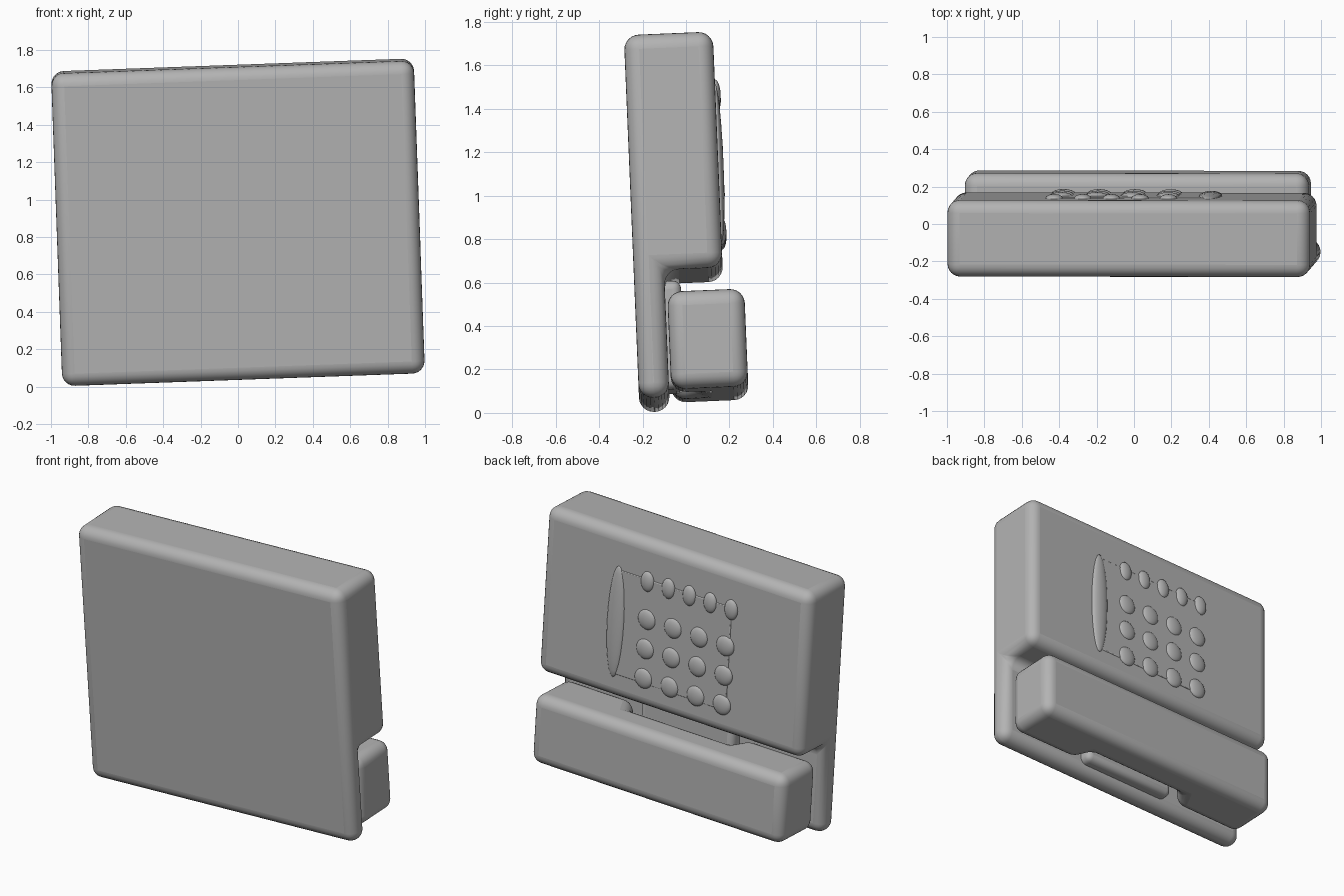
import bpy, bmesh, math
from mathutils import Matrix, Vector

cube = bpy.data.objects.get("Cube")
if cube:
    bpy.data.objects.remove(cube, do_unlink=True)

grey = bpy.data.materials.new("plain grey")
grey.use_nodes = True
grey.diffuse_color = (0.45, 0.45, 0.45, 1)
grey.node_tree.nodes["Principled BSDF"].inputs["Base Color"].default_value = (0.45, 0.45, 0.45, 1)

# The whole phone leans slightly to one side and forward
LEAN = (Matrix.Translation((0, -0.25, 0.87))
        @ Matrix.Rotation(math.radians(2.4), 4, 'X')
        @ Matrix.Rotation(math.radians(-2.07), 4, 'Y'))
HALF_W, HALF_H = 0.97, 0.837
THICK, THIN, STEP = 0.41, 0.14, -0.25


def finish(name, bm, bevel=0, segments=5):
    bmesh.ops.recalc_face_normals(bm, faces=bm.faces)
    mesh = bpy.data.meshes.new(name)
    bm.to_mesh(mesh)
    bm.free()
    mesh.materials.append(grey)
    obj = bpy.data.objects.new(name, mesh)
    bpy.context.collection.objects.link(obj)
    obj.matrix_world = LEAN
    if bevel:
        mod = obj.modifiers.new("rounding", 'BEVEL')
        mod.width, mod.segments = bevel, segments
        mod.limit_method = 'ANGLE'
        mod.angle_limit = math.radians(30)
    bpy.ops.object.select_all(action='DESELECT')
    obj.select_set(True)
    bpy.context.view_layer.objects.active = obj
    bpy.ops.object.shade_smooth_by_angle(angle=math.radians(40))
    return obj


def prism(name, corners, offset, bevel, segments=5):
    """Extrude a flat outline along an offset and round its edges."""
    bm = bmesh.new()
    face = bm.faces.new([bm.verts.new(c) for c in corners])
    side = bmesh.ops.extrude_face_region(bm, geom=[face])["geom"]
    bmesh.ops.translate(bm, vec=Vector(offset),
                        verts=[v for v in side if isinstance(v, bmesh.types.BMVert)])
    return finish(name, bm, bevel, segments)


def dome(name, x, z, rx, rz, height=0.024):
    """Shallow oval button on the back panel."""
    bm = bmesh.new()
    place = Matrix.Translation((x, THICK, z)) @ Matrix.Diagonal((rx, height, rz, 1))
    bmesh.ops.create_uvsphere(bm, u_segments=24, v_segments=12, radius=1, matrix=place)
    return finish(name, bm)


# Body: thick upper block over a thin lower plate
outline = [(0, -HALF_H), (0, HALF_H), (THICK, HALF_H),
           (THICK, STEP), (THIN, STEP), (THIN, -HALF_H)]
prism("body", [(-HALF_W, y, z) for y, z in outline], (2 * HALF_W, 0, 0), 0.068, 6)

# Handset with a recessed grip between its two ends
inner, outer, grip = 0.15, 0.505, 0.27
outline = [(-0.92, outer), (-0.92, inner), (-0.42, inner), (-0.36, grip),
           (0.36, grip), (0.42, inner), (0.92, inner), (0.92, outer)]
prism("handset", [(x, y, -0.80) for x, y in outline], (0, 0, 0.45), 0.07, 6)

# Cradle rest behind the grip
outline = [(-0.34, 0.1), (0.34, 0.1), (0.34, 0.215), (-0.34, 0.215)]
prism("cradle_rest", [(x, y, -0.78) for x, y in outline], (0, 0, 0.5), 0.04)

# Keypad panel, side bar and buttons
outline = [(-0.41, -0.09), (0.4, -0.09), (0.4, 0.59), (-0.41, 0.59)]
prism("keypad_panel", [(x, THICK - 0.01, z) for x, z in outline], (0, 0.015, 0), 0.005, 2)
dome("side_bar", 0.417, 0.25, 0.062, 0.365)
for i in range(5):
    dome(f"function_button_{i + 1}", 0.206 - 0.153 * i, 0.575, 0.047, 0.066)
for row in range(3):
    for col in range(4):
        dome(f"key_{row + 1}_{col + 1}", 0.194 - 0.191 * col, 0.33 - 0.193 * row, 0.064, 0.066)
